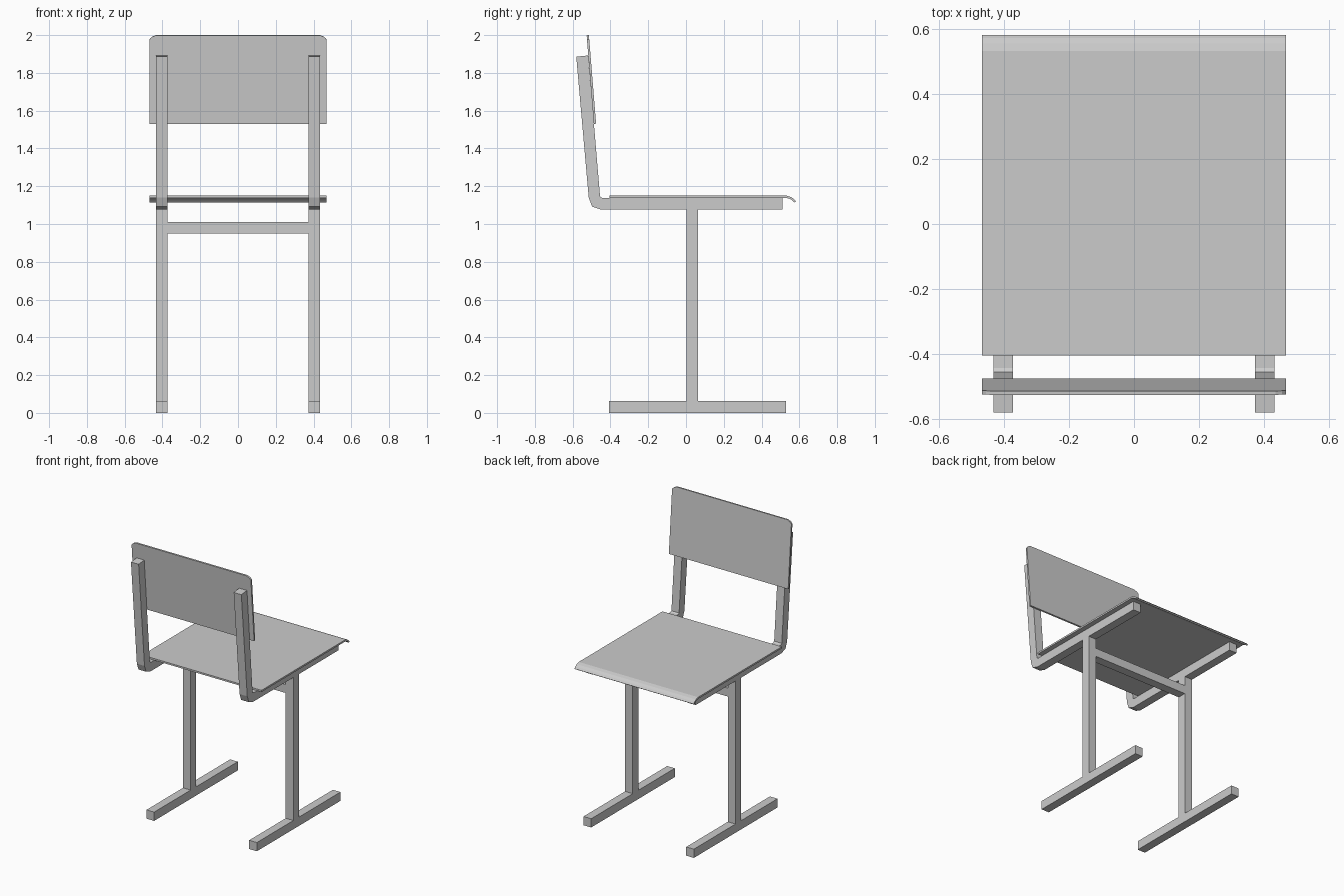
import bpy, bmesh
from mathutils import Vector

if "Cube" in bpy.data.objects:
    bpy.data.objects.remove(bpy.data.objects["Cube"])


def prism(name, pts, depth):
    """Solid from a closed outline of 3D points, extruded along the depth vector."""
    bm = bmesh.new()
    face = bm.faces.new([bm.verts.new(p) for p in pts])
    ext = bmesh.ops.extrude_face_region(bm, geom=[face])
    verts = [g for g in ext["geom"] if isinstance(g, bmesh.types.BMVert)]
    bmesh.ops.translate(bm, verts=verts, vec=Vector(depth))
    bmesh.ops.recalc_face_normals(bm, faces=bm.faces)
    me = bpy.data.meshes.new(name)
    bm.to_mesh(me)
    bm.free()
    ob = bpy.data.objects.new(name, me)
    bpy.context.collection.objects.link(ob)
    return ob


def side_profile(name, yz, x0, x1):
    return prism(name, [(x0, y, z) for y, z in yz], (x1 - x0, 0, 0))


def box(name, x0, x1, y0, y1, z0, z1):
    return side_profile(name, [(y0, z0), (y1, z0), (y1, z1), (y0, z1)], x0, x1)


def mirror(ob):
    ob.modifiers.new("mirror", 'MIRROR').use_axis[0] = True


X0, X1 = 0.373, 0.433   # side frame tube

# Side frames: foot, upright, bent seat rail and back post
mirror(box("foot", X0, X1, -0.407, 0.53, 0, 0.062))
mirror(box("upright", X0, X1, 0.002, 0.064, 0.062, 1.076))
mirror(side_profile("seat_rail_and_back_post", [
    (0.51, 1.076), (0.51, 1.138), (-0.443, 1.138), (-0.455, 1.145),
    (-0.518, 1.892), (-0.581, 1.886), (-0.515, 1.14),
    (-0.497, 1.092), (-0.45, 1.076)], X0, X1))

# Crossbar between the uprights
box("crossbar", -X0, X0, 0.002, 0.064, 0.95, 1.01)

# Seat sheet with rolled front lip
side_profile("seat", [
    (-0.405, 1.138), (-0.405, 1.15), (0.533, 1.15), (0.556, 1.143),
    (0.572, 1.132), (0.582, 1.12), (0.574, 1.114), (0.563, 1.125),
    (0.55, 1.133), (0.532, 1.138)], -0.468, 0.468)

# Tilted backrest panel with clipped top corners
def back_y(z):
    return -0.488 - (z - 1.53) * 0.081

outline = [(-0.468, 1.53), (0.468, 1.53), (0.468, 1.977), (0.456, 1.99),
           (0.435, 1.999), (-0.435, 1.999), (-0.456, 1.99), (-0.468, 1.977)]
prism("backrest", [(x, back_y(z), z) for x, z in outline], (0, 0.012, 0.001))
